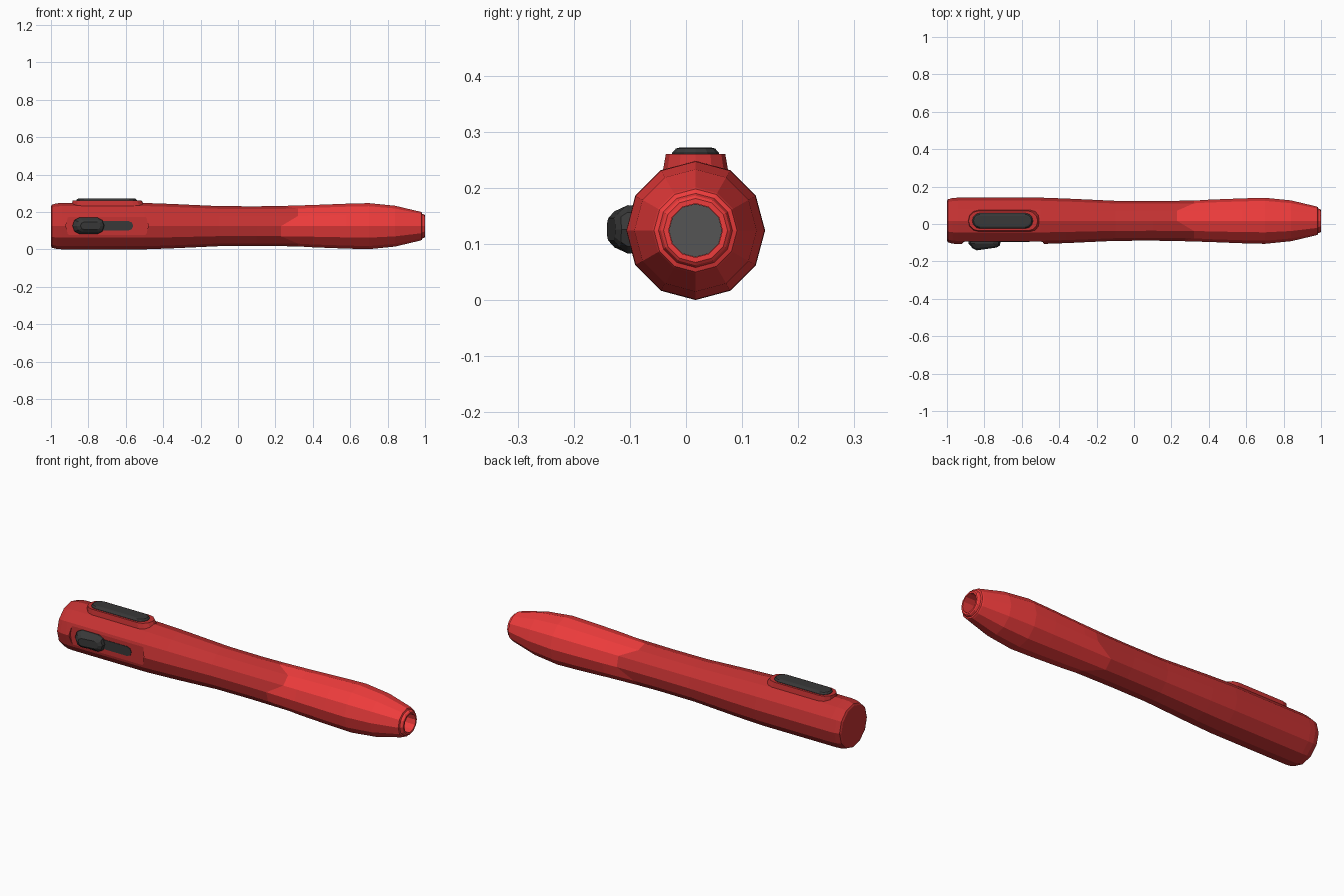
import bpy, bmesh
from math import sin, cos, pi, radians

if "Cube" in bpy.data.objects:
    bpy.data.objects.remove(bpy.data.objects["Cube"])

CY, CZ, SIDES = 0.017, 0.124, 12


def material(name, rgb):
    m = bpy.data.materials.new(name)
    m.diffuse_color = (*rgb, 1)
    m.use_nodes = True
    m.node_tree.nodes["Principled BSDF"].inputs["Base Color"].default_value = m.diffuse_color
    return m


RED = material("red", (0.56, 0.032, 0.032))
BRIGHT = material("bright_red", (0.86, 0.045, 0.045))
BLACK = material("dark_rubber", (0.04, 0.04, 0.04))
GREY = material("lens_grey", (0.09, 0.09, 0.09))


def loft(name, rings, mats):
    """Skin a stack of closed rings, capping both ends."""
    bm = bmesh.new()
    layers = [[bm.verts.new(p) for p in r] for r in rings]
    for a, b in zip(layers, layers[1:]):
        n = len(a)
        for i in range(n):
            j = (i + 1) % n
            bm.faces.new((a[i], a[j], b[j], b[i]))
    bm.faces.new(layers[0])
    bm.faces.new(layers[-1])
    bmesh.ops.recalc_face_normals(bm, faces=bm.faces)
    me = bpy.data.meshes.new(name)
    bm.to_mesh(me)
    bm.free()
    for m in mats:
        me.materials.append(m)
    ob = bpy.data.objects.new(name, me)
    bpy.context.collection.objects.link(ob)
    return ob


def barrel_ring(x, r, wave=0.0):
    """12-sided ring round the x axis; wave makes the three-tab joint line."""
    pts = []
    for k in range(SIDES):
        a = k * pi / 6
        dx = wave if k % 4 in (0, 1) else 0
        pts.append((x + dx, CY + r * cos(a), CZ + r * sin(a)))
    return pts


def stadium(x0, x1, half, segs=4, end=None):
    """Rounded slot outline in 2D, centred on zero across its width."""
    end = half if end is None else end
    right = [(x1 - end + end * cos(t), half * sin(t))
             for t in (-pi / 2 + pi * i / segs for i in range(segs + 1))]
    left = [(x0 + end - end * cos(t), half * sin(t))
            for t in (pi / 2 - pi * i / segs for i in range(segs + 1))]
    return right + left


def top_layer(x0, x1, half, z, segs=6):
    return [(x, CY + v, z) for x, v in stadium(x0, x1, half, segs)]


def side_layer(x0, x1, half, y, segs=4, end=None, tilt=0):
    return [(x, y + tilt * (x - x0), CZ + 0.002 + v)
            for x, v in stadium(x0, x1, half, segs, end)]


# Handle: rear body up to the zigzag joint
JOINT = (0.23, 0.108, 0.09)
body = loft("handle_body", [barrel_ring(*p) for p in (
    (-1.0, 0.106), (-0.995, 0.115), (-0.97, 0.122), (-0.94, 0.124),
    (-0.5, 0.124), (-0.36, 0.119), (-0.1, 0.107), (0.1, 0.106), JOINT)], [RED])

# Flat recess for the side slider
cutter = loft("slider_recess_cutter", [
    side_layer(-0.92, -0.48, 0.06, -0.2, end=0.03),
    side_layer(-0.92, -0.48, 0.06, -0.094, end=0.03)], [RED])
cutter.hide_render = True
cutter.hide_viewport = True
cut = body.modifiers.new("slider_recess", "BOOLEAN")
cut.operation = "DIFFERENCE"
cut.object = cutter
cut.solver = "EXACT"

# Nose: bright front with stepped rim and hollow bore
loft("nose_cone", [barrel_ring(*p) for p in (
    JOINT, (0.4, 0.113), (0.58, 0.12), (0.70, 0.123), (0.84, 0.109),
    (0.975, 0.077), (0.982, 0.074), (0.985, 0.066), (0.996, 0.062),
    (1.0, 0.057), (1.0, 0.048), (0.86, 0.048))], [BRIGHT])

# Lens at the bottom of the bore
loft("lens", [barrel_ring(0.85, 0.0475), barrel_ring(0.865, 0.0475)], [GREY])

# Top switch: red plinth and dark button
loft("top_switch_plinth", [
    top_layer(-0.89, -0.49, 0.060, 0.22),
    top_layer(-0.885, -0.515, 0.053, 0.26)], [RED])
loft("top_button", [
    top_layer(-0.865, -0.54, 0.042, 0.25),
    top_layer(-0.865, -0.54, 0.042, 0.262),
    top_layer(-0.858, -0.547, 0.035, 0.27),
    top_layer(-0.85, -0.555, 0.027, 0.272)], [BLACK])

# Side slider: dark track and raised thumb knob
loft("slider_track", [
    side_layer(-0.86, -0.56, 0.025, -0.08),
    side_layer(-0.86, -0.56, 0.025, -0.0965)], [BLACK])
loft("slider_knob", [
    side_layer(-0.885, -0.715, 0.042, -0.085, end=0.035),
    side_layer(-0.885, -0.715, 0.043, -0.104, end=0.035),
    side_layer(-0.862, -0.717, 0.032, -0.131, end=0.028, tilt=0.11),
    side_layer(-0.842, -0.735, 0.020, -0.141, end=0.018, tilt=0.14)], [BLACK])
